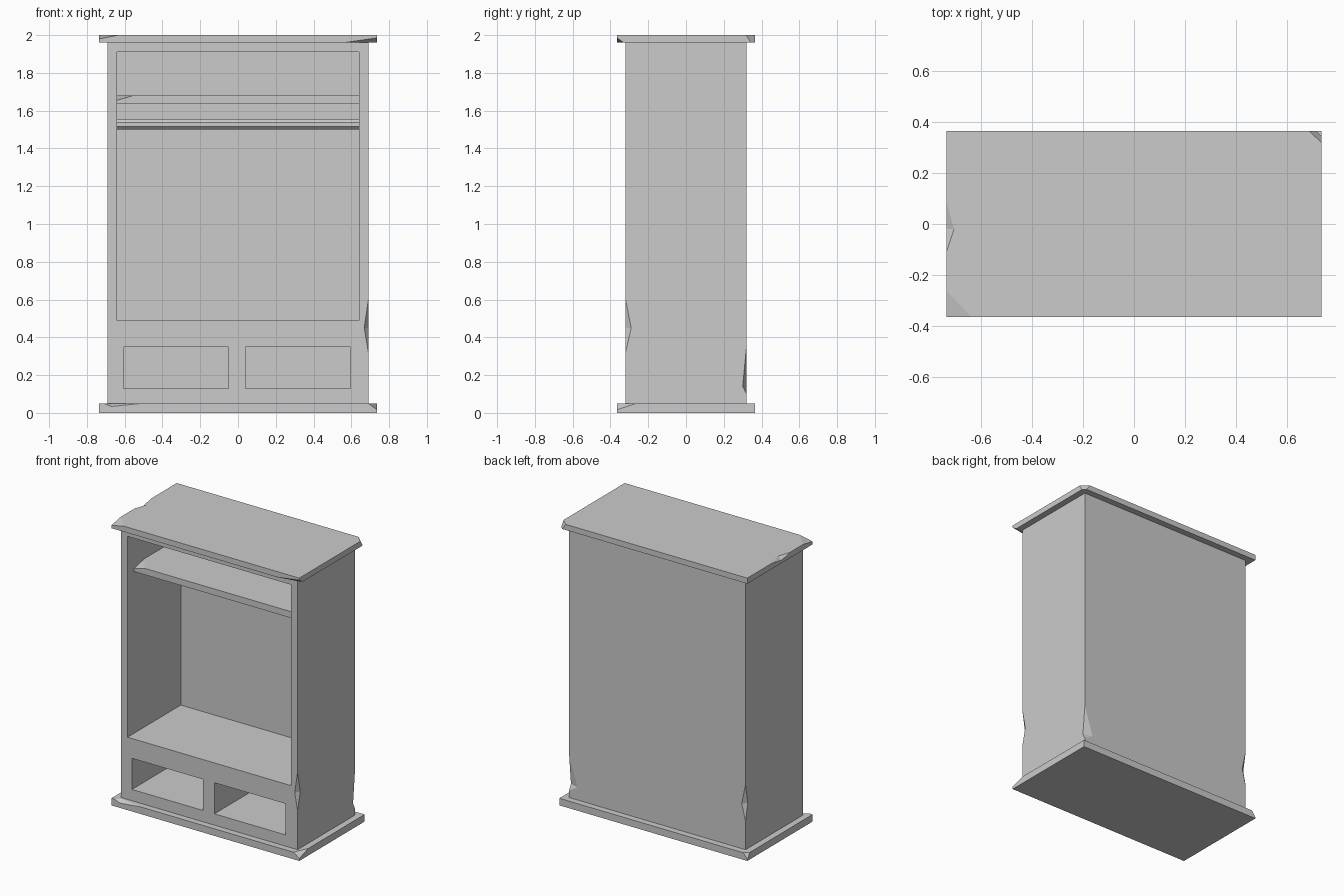
import bpy, bmesh, math
from mathutils import Vector, Matrix

if "Cube" in bpy.data.objects:
    bpy.data.objects.remove(bpy.data.objects["Cube"])


def mesh_object(name, bm):
    bmesh.ops.recalc_face_normals(bm, faces=bm.faces)
    me = bpy.data.meshes.new(name)
    bm.to_mesh(me)
    bm.free()
    ob = bpy.data.objects.new(name, me)
    bpy.context.collection.objects.link(ob)
    return ob


def add_box(bm, x0, x1, y0, y1, z0, z1):
    m = (Matrix.Translation(((x0 + x1) / 2, (y0 + y1) / 2, (z0 + z1) / 2))
         @ Matrix.Diagonal((x1 - x0, y1 - y0, z1 - z0, 1)))
    bmesh.ops.create_cube(bm, size=1, matrix=m)


def add_tetra(bm, pts):
    v = [bm.verts.new(p) for p in pts]
    for i, j, k in ((0, 1, 2), (0, 1, 3), (0, 2, 3), (1, 2, 3)):
        bm.faces.new((v[i], v[j], v[k]))


def corner_chip(bm, corner, dx, dy, dz):
    """Cuts one box corner off, reaching dx, dy, dz along its edges."""
    o = Vector(corner)
    p = [o + Vector((dx, 0, 0)), o + Vector((0, dy, 0)), o + Vector((0, 0, dz))]
    g = (p[0] + p[1] + p[2]) / 3
    add_tetra(bm, [q * 2 - g for q in p] + [o * 2 - g])


def edge_chip(bm, a, b, c, d):
    """V notch in edge a-b, whose valley runs from c to d on the two faces."""
    a, b, c, d = map(Vector, (a, b, c, d))
    m = (c + d) / 2
    add_tetra(bm, [a + (a - m) * .5, b + (b - m) * .5,
                   c + (c - d) * .5, d + (d - c) * .5])


def part(name, box, cutter_bm):
    bm = bmesh.new()
    add_box(bm, *box)
    ob = mesh_object(name, bm)
    cutter = mesh_object(name + "_cutter", cutter_bm)
    cutter.hide_render = True
    mod = ob.modifiers.new("cut", 'BOOLEAN')
    mod.operation, mod.solver, mod.object = 'DIFFERENCE', 'EXACT', cutter
    dg = bpy.context.evaluated_depsgraph_get()
    me = bpy.data.meshes.new_from_object(ob.evaluated_get(dg))
    ob.modifiers.clear()
    ob.data = me
    bpy.data.objects.remove(cutter)
    return ob


X, Y = .735, .365      # plates
BX, BY = .69, .32      # body
BACK = .275            # inner back wall

# Body with hanging space, two drawer openings and worn edges
c = bmesh.new()
add_box(c, -.64, .64, -.5, BACK, .49, 1.91)
add_box(c, -.605, -.05, -.5, BACK, .13, .35)
add_box(c, .04, .595, -.5, BACK, .13, .35)
edge_chip(c, (BX, -BY, .60), (BX, -BY, .32), (BX - .022, -BY, .45), (BX, -BY + .03, .45))
edge_chip(c, (BX, BY, .35), (BX, BY, .10), (BX - .065, BY, .14), (BX, BY - .02, .14))
edge_chip(c, (-BX, BY, .51), (-BX, BY, .25), (-BX + .03, BY, .37), (-BX, BY - .025, .37))
part("cabinet_body", (-BX, BX, -BY, BY, .05, 1.96), c)

# Top plate
c = bmesh.new()
corner_chip(c, (-X, -Y, 2), .10, .105, -.02)
corner_chip(c, (X, -Y, 1.96), -.175, .035, .025)
corner_chip(c, (X, Y, 2), -.05, -.047, -.072)
edge_chip(c, (-X, .09, 2), (-X, -.11, 2), (-X + .03, -.02, 2), (-X, -.02, 1.98))
part("top_plate", (-X, X, -Y, Y, 1.96, 2), c)

# Base plate
c = bmesh.new()
corner_chip(c, (X, -Y, .05), -.045, .10, -.033)
corner_chip(c, (-X, Y, .05), .03, -.03, -.04)
edge_chip(c, (-.71, -Y, .05), (-.51, -Y, .05), (-.67, -Y + .03, .05), (-.67, -Y, .034))
part("base_plate", (-X, X, -Y, Y, 0, .05), c)

# Shelf
c = bmesh.new()
corner_chip(c, (-.64, -.25, 1.68), .085, .12, -.025)
part("shelf", (-.64, .64, -.25, BACK, 1.635, 1.68), c)

# Octagonal hanging rail
bm = bmesh.new()
bmesh.ops.create_cone(bm, cap_ends=True, segments=8, radius1=.029, radius2=.029, depth=1.28,
                      matrix=Matrix.Translation((0, 0, 1.526))
                      @ Matrix.Rotation(math.pi / 2, 4, 'Y')
                      @ Matrix.Rotation(math.pi / 8, 4, 'Z'))
mesh_object("hanging_rail", bm)
